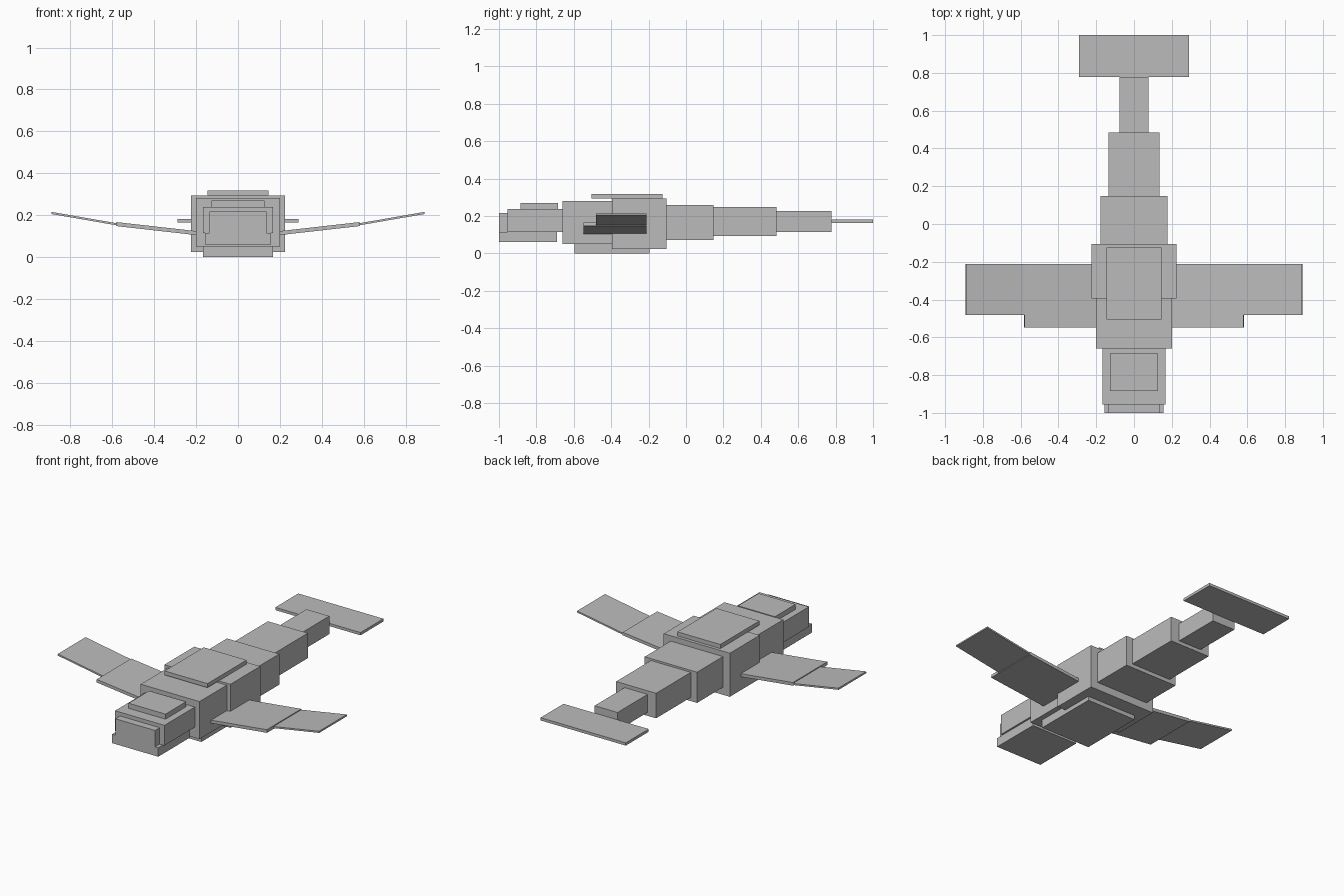
import bpy
import math
from mathutils import Matrix, Vector

default = bpy.data.objects.get("Cube")
if default:
    bpy.data.objects.remove(default, do_unlink=True)

# Single flat grey for every part
grey = bpy.data.materials.new("plain_grey")
grey.use_nodes = True
COLOUR = (0.5, 0.5, 0.5, 1)
grey.diffuse_color = COLOUR
grey.node_tree.nodes["Principled BSDF"].inputs["Base Color"].default_value = COLOUR


def block(name, centre, size, tilt=0):
    """Box of a given size, tilted about the y axis."""
    bpy.ops.mesh.primitive_cube_add(size=1)
    obj = bpy.context.object
    obj.name = name
    obj.data.transform(Matrix.Rotation(tilt, 4, "Y") @ Matrix.Diagonal((*size, 1)))
    obj.location = centre
    obj.data.materials.append(grey)
    return obj


def body_block(name, half_width, y0, y1, z0, z1):
    """Box centred on the middle plane."""
    return block(name, (0, (y0 + y1) / 2, (z0 + z1) / 2),
                 (2 * half_width, y1 - y0, z1 - z0))


def flipper(name, side, start, end, y0, y1, thickness):
    """Flat panel between two points in the xz plane."""
    a = Vector((side * start[0], 0, start[1]))
    b = Vector((side * end[0], 0, end[1]))
    d = b - a
    centre = (a + b) / 2
    centre.y = (y0 + y1) / 2
    block(name, centre, (d.length, y1 - y0, thickness), -math.atan(d.z / d.x))


# Head
body_block("lower_jaw", 0.157, -1.0, -0.69, 0.06, 0.115)
body_block("snout", 0.135, -1.0, -0.95, 0.115, 0.216)
body_block("head", 0.168, -0.955, -0.66, 0.115, 0.239)
body_block("head_crest", 0.126, -0.885, -0.685, 0.239, 0.27)

# Trunk
body_block("chest", 0.2, -0.66, -0.395, 0.05, 0.281)
body_block("rear_trunk", 0.225, -0.395, -0.105, 0.025, 0.293)
body_block("back_plate", 0.146, -0.505, -0.125, 0.293, 0.318)
body_block("belly_plate", 0.168, -0.597, -0.195, 0, 0.05)

# Tapering tail and fluke
body_block("tail_base", 0.178, -0.105, 0.147, 0.071, 0.26)
body_block("tail_middle", 0.136, 0.147, 0.485, 0.094, 0.248)
body_block("tail_tip", 0.078, 0.485, 0.777, 0.115, 0.226)
body_block("tail_fluke", 0.29, 0.777, 1.0, 0.164, 0.181)

# Two-section flippers
for label, side in (("left", 1), ("right", -1)):
    flipper(label + "_inner_flipper", side, (0.19, 0.113), (0.58, 0.157), -0.547, -0.212, 0.019)
    flipper(label + "_outer_flipper", side, (0.578, 0.156), (0.89, 0.21), -0.482, -0.212, 0.01)
